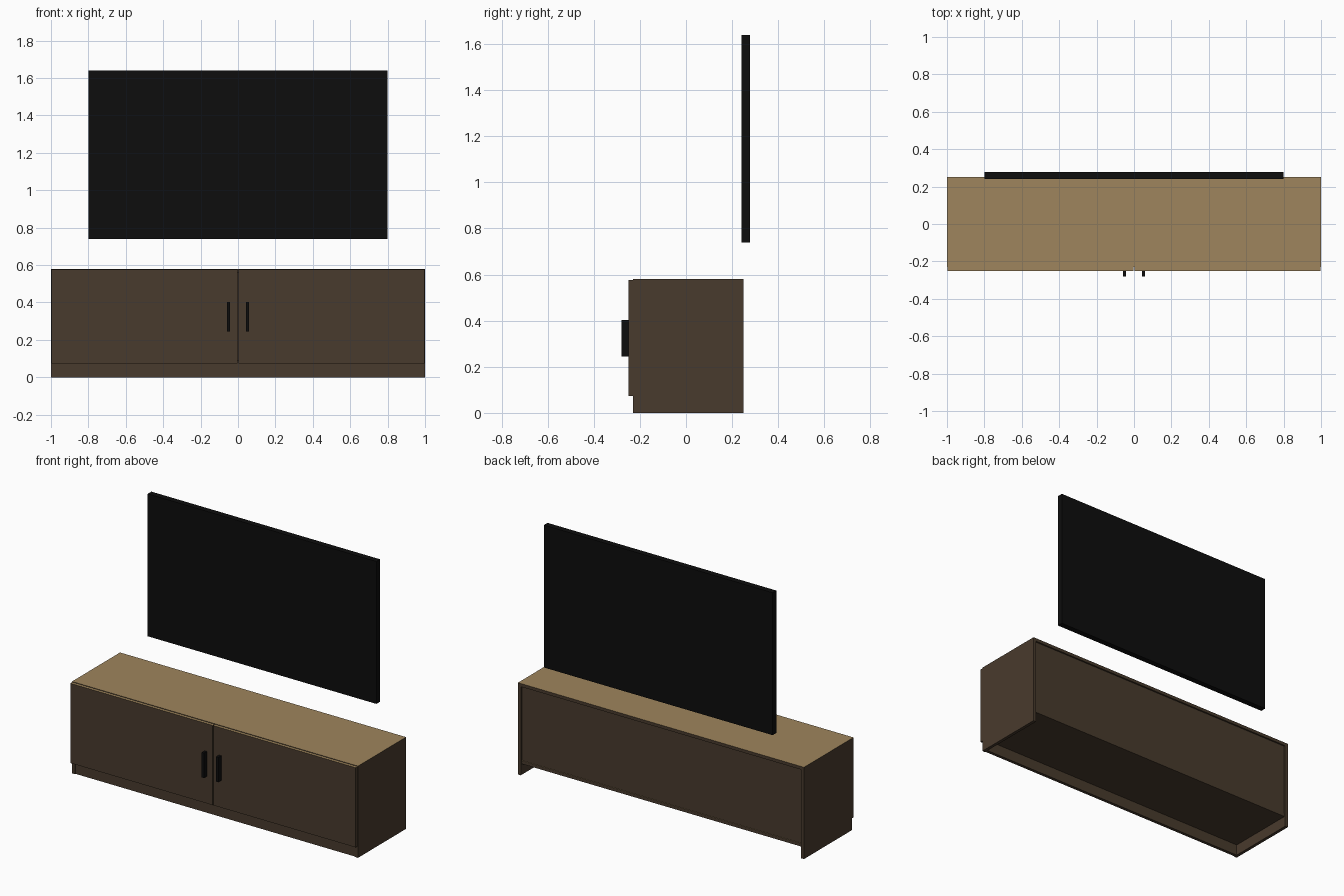
import bpy

if "Cube" in bpy.data.objects:
    bpy.data.objects.remove(bpy.data.objects["Cube"])


def material(name, rgb):
    m = bpy.data.materials.new(name)
    m.diffuse_color = (*rgb, 1)
    m.use_nodes = True
    m.node_tree.nodes["Principled BSDF"].inputs["Base Color"].default_value = m.diffuse_color
    return m


BROWN = material("dark brown wood", (0.066, 0.043, 0.026))
TAN = material("tan wood", (0.346, 0.235, 0.109))
BLACK = material("black", (0.004, 0.004, 0.004))


def box(name, x, y, z, mat, top=None):
    """Box from (min, max) ranges; optional second material for the upward face."""
    bpy.ops.mesh.primitive_cube_add(size=1)
    ob = bpy.context.object
    ob.name = ob.data.name = name
    for v in ob.data.vertices:
        v.co = [r[0] if c < 0 else r[1] for c, r in zip(v.co, (x, y, z))]
    ob.data.materials.append(mat)
    if top:
        ob.data.materials.append(top)
        for p in ob.data.polygons:
            p.material_index = int(p.normal.z > 0.9)
    return ob


# Cabinet carcass
T = 0.02
IN = 1 - T
box("top_board", (-IN, IN), (-0.23, 0.25), (0.56, 0.58), BROWN, TAN)
box("bottom_board", (-IN, IN), (-0.23, 0.243), (0.07, 0.09), BROWN, TAN)
box("back_panel", (-IN, IN), (0.225, 0.24), (0.09, 0.56), BROWN)
box("plinth", (-IN, IN), (-0.225, -0.205), (0, 0.07), BROWN)

# Mirrored sides, doors and handles
for s, side in ((-1, "left"), (1, "right")):
    def span(a, b):
        return tuple(sorted((s * a, s * b)))
    box(side + "_side_panel", span(IN, 1), (-0.23, 0.25), (0, 0.58), BROWN, TAN)
    box(side + "_door", span(0.002, 0.998), (-0.25, -0.231), (0.073, 0.577), BROWN, TAN)
    box(side + "_handle", span(0.042, 0.058), (-0.28, -0.25), (0.245, 0.402), BLACK)

# Wall-mounted television, floating above the cabinet
box("television", (-0.8, 0.8), (0.24, 0.277), (0.74, 1.64), BLACK)
